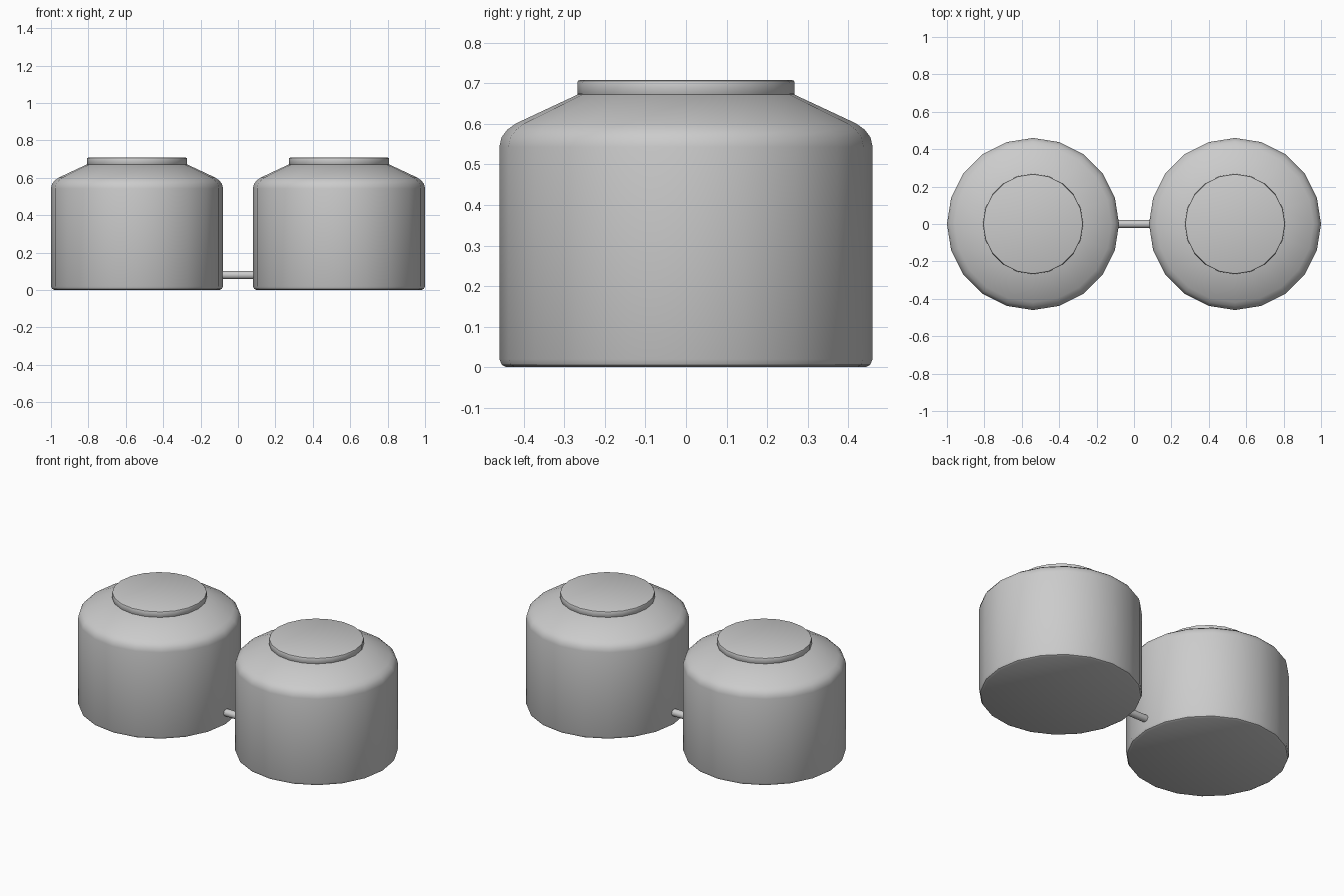
import bpy, bmesh, math

if "Cube" in bpy.data.objects:
    bpy.data.objects.remove(bpy.data.objects["Cube"])

SIDES = 20


def finish(name, bm, angle):
    bmesh.ops.recalc_face_normals(bm, faces=bm.faces[:])
    mesh = bpy.data.meshes.new(name)
    bm.to_mesh(mesh)
    bm.free()
    obj = bpy.data.objects.new(name, mesh)
    bpy.context.collection.objects.link(obj)
    bpy.ops.object.select_all(action='DESELECT')
    obj.select_set(True)
    bpy.context.view_layer.objects.active = obj
    bpy.ops.object.shade_smooth_by_angle(angle=math.radians(angle))
    return obj


def lathe(name, profile, x, angle):
    """Closed turned solid from (radius, z) points."""
    bm = bmesh.new()
    rings = []
    for r, z in profile:
        rings.append([bm.verts.new((x + r * math.cos(2 * math.pi * i / SIDES),
                                    r * math.sin(2 * math.pi * i / SIDES), z))
                      for i in range(SIDES)])
    for a, b in zip(rings, rings[1:]):
        for i in range(SIDES):
            j = (i + 1) % SIDES
            bm.faces.new((a[i], a[j], b[j], b[i]))
    bm.faces.new(rings[0][::-1])
    bm.faces.new(rings[-1])
    return finish(name, bm, angle)


# Tank wall with rounded foot edge and sloped shoulder
tank_profile = [(0.442, 0.0), (0.454, 0.006), (0.46, 0.02), (0.46, 0.543),
                (0.455, 0.566), (0.441, 0.585), (0.419, 0.601), (0.265, 0.673)]
# Flat lid with slightly eased edges
lid_profile = [(0.264, 0.668), (0.268, 0.674), (0.268, 0.701),
               (0.266, 0.706), (0.261, 0.708)]

for side, x in (("left", -0.54), ("right", 0.54)):
    lathe("tank_" + side, tank_profile, x, 40)
    lathe("lid_" + side, lid_profile, x, 40)

# Connecting pipe between the tanks
bm = bmesh.new()
bmesh.ops.create_cone(bm, cap_ends=True, segments=16, radius1=0.022,
                      radius2=0.022, depth=0.18)
pipe = finish("connecting_pipe", bm, 40)
pipe.rotation_euler = (0, math.pi / 2, 0)
pipe.location = (0, 0, 0.08)
